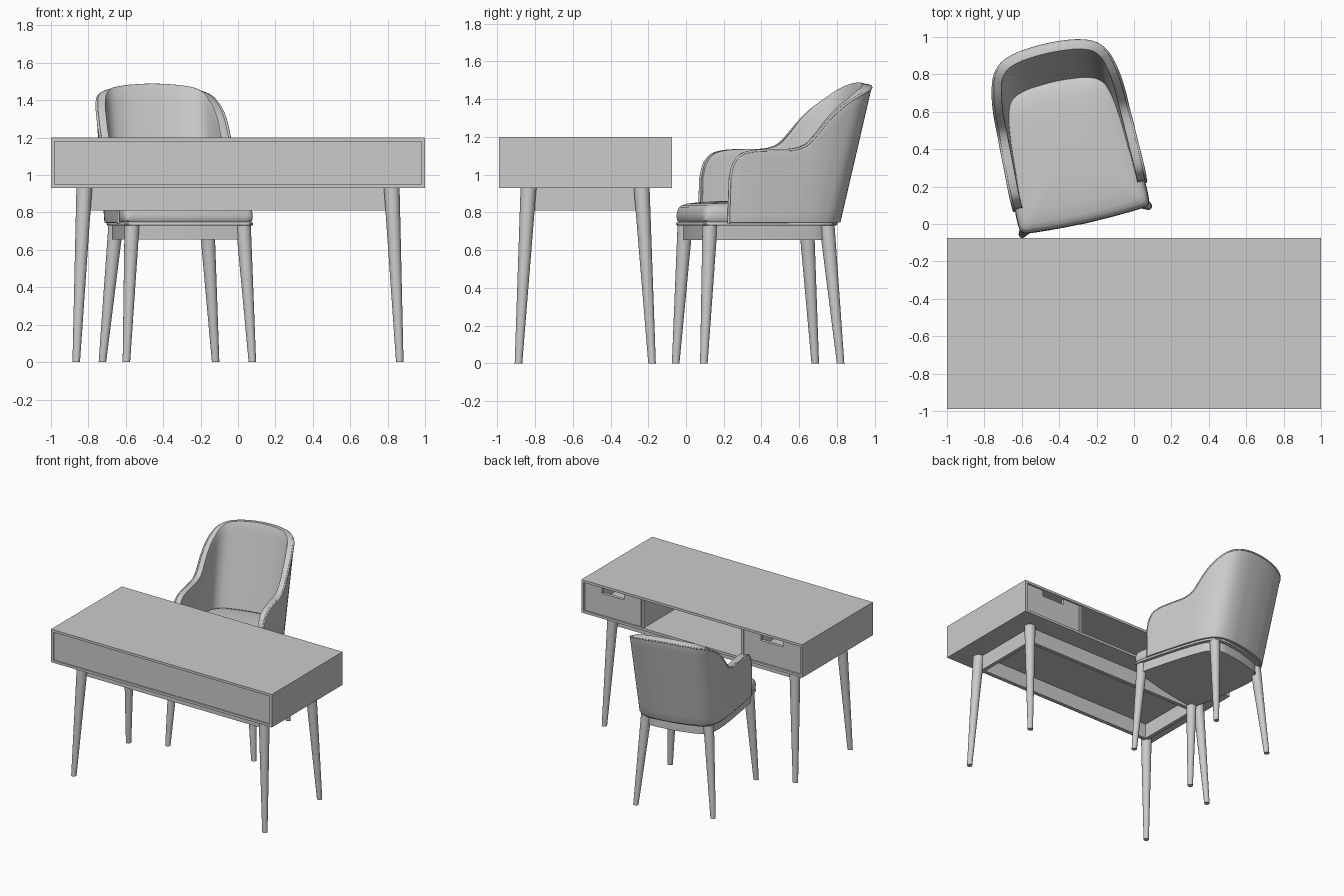
import bpy, bmesh
from math import radians, cos, sin, pi
from mathutils import Matrix, Vector

if "Cube" in bpy.data.objects:
    bpy.data.objects.remove(bpy.data.objects["Cube"])

CHAIR = Matrix.Translation((-0.26, 0.02, 0)) @ Matrix.Rotation(radians(12.5), 4, 'Z')


def make(name, verts, faces, matrix=None, smooth=False, fix=True):
    me = bpy.data.meshes.new(name)
    me.from_pydata([tuple(v) for v in verts], [], faces)
    if fix:
        bm = bmesh.new()
        bm.from_mesh(me)
        bmesh.ops.recalc_face_normals(bm, faces=bm.faces)
        bm.to_mesh(me)
        bm.free()
    ob = bpy.data.objects.new(name, me)
    bpy.context.collection.objects.link(ob)
    if matrix:
        ob.matrix_world = matrix
    if smooth:
        bpy.ops.object.select_all(action='DESELECT')
        ob.select_set(True)
        bpy.context.view_layer.objects.active = ob
        bpy.ops.object.shade_smooth_by_angle(angle=radians(40))
    return ob


def loft(name, rings, matrix=None, smooth=True):
    """Skin a stack of closed rings and cap both ends."""
    n = len(rings[0])
    verts = [p for r in rings for p in r]
    faces = [(k * n + i, k * n + (i + 1) % n, (k + 1) * n + (i + 1) % n, (k + 1) * n + i)
             for k in range(len(rings) - 1) for i in range(n)]
    faces += [tuple(range(n))[::-1], tuple(range(len(verts) - n, len(verts)))]
    return make(name, verts, faces, matrix, smooth)


def box(name, x0, x1, y0, y1, z0, z1):
    ring = [(x0, y0), (x1, y0), (x1, y1), (x0, y1)]
    return loft(name, [[(x, y, z) for x, y in ring] for z in (z0, z1)], smooth=False)


def leg(name, foot, top, r0, r1, ztop, matrix=None):
    ring = lambda c, r, z: [(c[0] + r * cos(2 * pi * i / 24), c[1] + r * sin(2 * pi * i / 24), z)
                            for i in range(24)]
    return loft(name, [ring(foot, r0, 0), ring(top, r1, ztop)], matrix)


def spline(pts, steps):
    """Catmull-Rom sampling of tuples of any length."""
    P = [Vector(p) for p in pts]
    P = [2 * P[0] - P[1]] + P + [2 * P[-1] - P[-2]]
    out = []
    for i in range(1, len(P) - 2):
        a, b, c, d = P[i - 1:i + 3]
        for k in range(steps):
            t = k / steps
            out.append(0.5 * (2 * b + (c - a) * t + (2 * a - 5 * b + 4 * c - d) * t * t
                              + (3 * b - a - 3 * c + d) * t ** 3))
    return out + [P[-2]]


# ---- desk cabinet: shell, recessed front panel, dividers
box("desk_top", -1, 1, -0.99, -0.075, 1.18, 1.20)
box("desk_bottom", -1, 1, -0.99, -0.075, 0.93, 0.95)
box("desk_front_panel", -0.98, 0.98, -0.98, -0.96, 0.95, 1.18)
for s, side in ((-1, "left"), (1, "right")):
    box(f"desk_side_{side}", min(s, s * .98), max(s, s * .98), -0.99, -0.075, 0.95, 1.18)
    box(f"desk_divider_{side}", s * .45 - .01, s * .45 + .01, -0.96, -0.085, 0.95, 1.18)
    # drawer front with a finger notch in its top edge
    c = s * 0.72
    prof = [(-.255, .953), (.255, .953), (.255, 1.177), (.10, 1.177), (.10, 1.13),
            (-.10, 1.13), (-.10, 1.177), (-.255, 1.177)]
    loft(f"drawer_front_{side}", [[(c + x, y, z) for x, z in prof] for y in (-.11, -.085)], smooth=False)
    # apron end rail and desk legs
    box(f"desk_apron_{side}", s * .80 - .015, s * .80 + .015, -0.80, -0.24, 0.81, 0.93)
    for name, yf, yt in (("front", -.888, -.835), ("back", -.18, -.235)):
        leg(f"desk_{name}_leg_{side}", (s * .865, yf), (s * .822, yt), .02, .042, .93)
for name, y in (("front", -.815), ("back", -.255)):
    box(f"desk_apron_{name}", -0.80, 0.80, y - .015, y + .015, 0.81, 0.93)

# ---- chair legs
for s, side in ((-1, "left"), (1, "right")):
    leg(f"chair_front_leg_{side}", (s * .345, 0), (s * .305, .042), .02, .04, .73, CHAIR)
    leg(f"chair_rear_leg_{side}", (s * .31, .75), (s * .25, .69), .02, .04, .73, CHAIR)

# ---- seat outline shared by apron, base plate and cushion
half = [(0, -.012), (.15, -.008), (.29, 0), (.335, .008), (.352, .04), (.352, .15), (.338, .40),
        (.318, .58), (.29, .68), (.22, .745), (.11, .762), (0, .768)]
right = [(p[0], p[1]) for p in spline(half, 4)]
outline = right + [(-x, y) for x, y in right[-2:0:-1]]


def ring(scale, z):
    return [(x * scale, .38 + (y - .38) * scale, z) for x, y in outline]


loft("chair_apron", [ring(.93, .655), ring(.93, .732)], CHAIR)
loft("chair_base_plate", [ring(1.0, .73), ring(1.012, .736), ring(1.012, .742), ring(1.0, .748)], CHAIR)
loft("seat_cushion", [ring(s, z) for s, z in (
    (.97, .745), (1, .757), (1.008, .78), (1, .805), (.98, .825), (.95, .836),
    (.88, .846), (.72, .855), (.5, .86), (.25, .862), (.03, .863))], CHAIR)

# ---- wraparound back: bottom x,y / top x,y / rim height, front of arm to centre of back
cols = [(.365, .135, .37, .155, .98), (.365, .15, .37, .175, 1.06), (.365, .19, .372, .215, 1.11),
        (.362, .26, .372, .29, 1.13), (.355, .36, .372, .40, 1.135), (.35, .44, .372, .52, 1.137),
        (.345, .50, .37, .60, 1.16), (.34, .54, .368, .66, 1.22), (.335, .58, .36, .72, 1.30),
        (.325, .63, .345, .79, 1.37), (.30, .70, .315, .87, 1.425), (.25, .75, .26, .925, 1.452),
        (.17, .78, .18, .952, 1.467), (.09, .79, .09, .963, 1.475), (0, .795, 0, .966, 1.478)]
full = cols + [(-a, b, -c, d, h) for a, b, c, d, h in cols[-2::-1]]
ROWS, Z0 = 10, .745
verts = []
for a, b, c, d, h in spline(full, 4):
    for k in range(ROWS + 1):
        z = Z0 + (h - Z0) * k / ROWS
        f = (z - Z0) / .735
        verts.append(Vector((a + (c - a) * f, b + (d - b) * f, z)))
n, m = len(verts) // (ROWS + 1), ROWS + 1
faces = [(i * m + k, (i + 1) * m + k, (i + 1) * m + k + 1, i * m + k + 1)
         for i in range(n - 1) for k in range(ROWS)]
shell = make("chair_back_shell", verts, faces, CHAIR, True, fix=False)
sol = shell.modifiers.new("thickness", 'SOLIDIFY')
sol.thickness, sol.offset = .052, -1
bev = shell.modifiers.new("soft_rim", 'BEVEL')
bev.width, bev.segments, bev.limit_method, bev.angle_limit = .016, 3, 'ANGLE', radians(50)

# ---- piping along the outer rim and down both arm fronts
path = verts[0:ROWS] + [verts[i * m + ROWS] for i in range(n)] + verts[(n - 1) * m:n * m - 1][::-1]
cu = bpy.data.curves.new("rim_piping", 'CURVE')
cu.dimensions, cu.bevel_depth, cu.bevel_resolution = '3D', .007, 2
sp = cu.splines.new('POLY')
sp.points.add(len(path) - 1)
for p, v in zip(sp.points, path):
    p.co = (v.x * .988, v.y - .004, v.z - .005, 1)
piping = bpy.data.objects.new("rim_piping", cu)
bpy.context.collection.objects.link(piping)
piping.matrix_world = CHAIR
